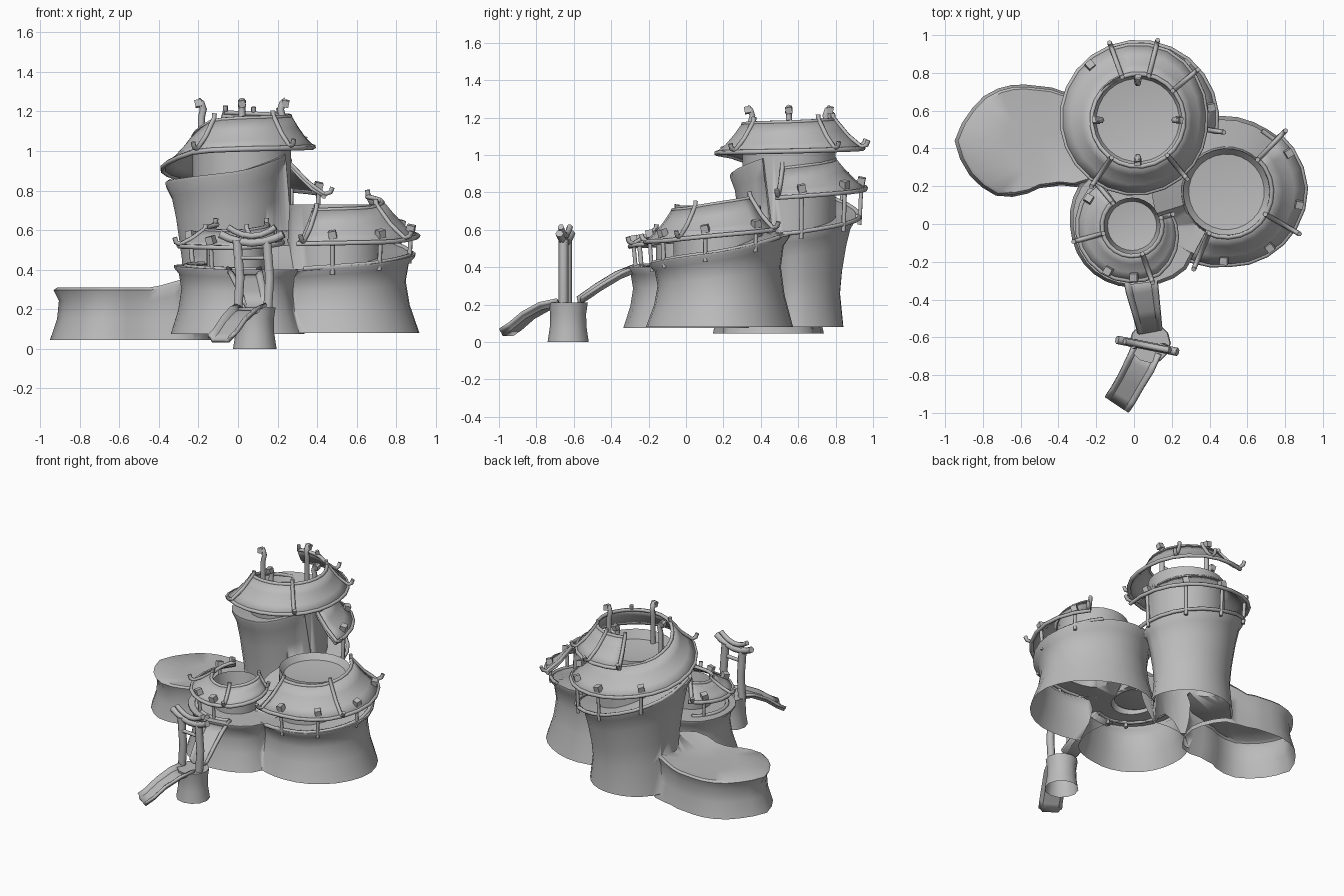
import bpy, bmesh
from math import sin, cos, radians
from mathutils import Vector

if "Cube" in bpy.data.objects:
    bpy.data.objects.remove(bpy.data.objects["Cube"])

stone = bpy.data.materials.new("plain grey")
stone.use_nodes = True
stone.diffuse_color = (0.5, 0.5, 0.5, 1)
stone.node_tree.nodes["Principled BSDF"].inputs["Base Color"].default_value = (0.5, 0.5, 0.5, 1)


def at(keys, a):
    """Piecewise linear lookup in a dict of angle -> value."""
    ks = sorted(keys)
    a = min(max(a, ks[0]), ks[-1])
    for p, q in zip(ks, ks[1:]):
        if a <= q:
            return keys[p] + (keys[q] - keys[p]) * (a - p) / (q - p)


def polar(c, a, r, z):
    return Vector((c[0] + r * cos(radians(a)), c[1] + r * sin(radians(a)), z))


def activate(ob):
    bpy.ops.object.select_all(action="DESELECT")
    ob.select_set(True)
    bpy.context.view_layer.objects.active = ob


def finish(name, bm, angle=45, thick=0):
    bmesh.ops.recalc_face_normals(bm, faces=bm.faces)
    me = bpy.data.meshes.new(name)
    bm.to_mesh(me)
    bm.free()
    me.materials.append(stone)
    ob = bpy.data.objects.new(name, me)
    bpy.context.collection.objects.link(ob)
    if thick:
        mod = ob.modifiers.new("thickness", "SOLIDIFY")
        mod.thickness, mod.offset = thick, 0
    activate(ob)
    bpy.ops.object.shade_smooth_by_angle(angle=radians(angle))
    return ob


def grid(bm, rows, wrap=False):
    vs = [[bm.verts.new(p) for p in row] for row in rows]
    for a, b in zip(vs, vs[1:]):
        n = len(a)
        for i in range(n if wrap else n - 1):
            j = (i + 1) % n
            bm.faces.new((a[i], a[j], b[j], b[i]))
    return vs


def tube(name, pts, r=0.014):
    cu = bpy.data.curves.new(name, "CURVE")
    cu.dimensions = "3D"
    cu.bevel_depth, cu.bevel_resolution, cu.use_fill_caps = r, 1, True
    sp = cu.splines.new("POLY")
    sp.points.add(len(pts) - 1)
    for p, q in zip(sp.points, pts):
        p.co = (*q, 1)
    cu.materials.append(stone)
    ob = bpy.data.objects.new(name, cu)
    bpy.context.collection.objects.link(ob)


def block(name, p, a, size=0.04):
    bm = bmesh.new()
    bmesh.ops.create_cube(bm, size=size)
    ob = finish(name, bm, 20)
    ob.location, ob.rotation_euler = p, (0.2, 0.2, radians(a))


# Pods: lathed shells whose ledge climbs with the angle
def pod(name, c, start, base, walls, rad, ledge, inner, centre, n=28):
    bm = bmesh.new()
    angs = [start + 360 * i / n for i in range(n)]
    rows = [[polar(c, a, at(rad, a) * f, base + t * (at(ledge, a) - base)) for a in angs]
            for f, t in walls]
    rows += [[polar(c, a, r, at(ledge, a) if z is None else z) for a in angs] for r, z in inner]
    vs = grid(bm, rows, True)
    bm.faces.new(vs[0])
    top = bm.verts.new((*c, centre))
    for i in range(n):
        bm.faces.new((vs[-1][i], vs[-1][(i + 1) % n], top))
    return finish(name, bm)


TOWER, BIG, SMALL, MOUND = (0.02, 0.55), (0.49, 0.17), (-0.01, -0.01), (-0.5, 0.44)
tower_ledge = {-20: 0.57, 0: 0.58, 90: 0.67, 180: 0.84, 270: 0.9, 340: 1.0}
big_ledge = {-150: 0.39, -60: 0.43, 0: 0.48, 60: 0.56, 150: 0.6, 210: 0.5}
small_ledge = {0: 0.4, 90: 0.44, 180: 0.42, 270: 0.4, 360: 0.4}
tower_rad = {-20: 0.27, 0: 0.36, 90: 0.36, 195: 0.39, 250: 0.33, 300: 0.28, 340: 0.255}
flared = [(1.05, 0), (0.93, 0.35), (0.88, 0.65), (0.92, 0.88), (1, 0.97), (1, 1)]

body = pod("pod_body", TOWER, -20, 0.08,
           [(0.81, 0), (0.76, 0.3), (0.79, 0.5), (0.86, 0.75), (0.92, 0.9), (1, 0.98), (1, 1)],
           tower_rad, tower_ledge, [(0.25, None), (0.25, 1.03), (0.22, 0.97)], 0.94)
others = [
    pod("big_pod", BIG, -150, 0.08, flared,
        {-150: 0.39, -115: 0.37, -90: 0.365, -40: 0.39, 0: 0.41, 60: 0.375, 150: 0.4, 210: 0.39},
        big_ledge, [(0.24, None), (0.23, 0.73), (0.2, 0.69)], 0.67),
    pod("small_pod", SMALL, 0, 0.075, flared,
        {0: 0.33, 90: 0.33, 140: 0.34, 185: 0.31, 285: 0.31, 320: 0.35, 360: 0.33},
        small_ledge, [(0.15, None), (0.15, 0.57), (0.13, 0.43)], 0.41),
    pod("mound", MOUND, 0, 0.045, [(1, 0), (0.92, 0.4), (0.9, 0.75), (0.96, 0.95), (0.92, 1)],
        {0: 0.38, 40: 0.36, 59: 0.29, 95: 0.29, 142: 0.38, 157: 0.4, 180: 0.45, 208: 0.41,
         232: 0.37, 268: 0.25, 293: 0.25, 318: 0.35, 360: 0.38},
        {0: 0.4, 38: 0.36, 62: 0.31, 290: 0.31, 320: 0.36, 360: 0.4}, [(0.18, 0.305)], 0.305),
]

# Merge the pods into one hollow shell, open underneath
for ob in others:
    activate(body)
    mod = body.modifiers.new("merge", "BOOLEAN")
    mod.operation, mod.solver, mod.object = "UNION", "EXACT", ob
    bpy.ops.object.modifier_apply(modifier=mod.name)
    bpy.data.objects.remove(ob)
bm = bmesh.new()
bm.from_mesh(body.data)
under = [f for f in bm.faces if f.normal.z < -0.9 and f.calc_center_median().z < 0.1]
bmesh.ops.delete(bm, geom=under, context="FACES")
bm.to_mesh(body.data)
bm.free()


# Roofs: curved skirts that climb around each pod
def roof(name, c, a0, a1, rad, eave, inner, rise, ledge, ridges, posts, rail):
    n = int((a1 - a0) / 15)
    angs = [a0 + (a1 - a0) * i / n for i in range(n + 1)]

    def on(a, f, lift=0.0):
        r = at(rad, a)
        return polar(c, a, r + (inner - r) * f, at(eave, a) + rise * max(f, 0) ** 1.35 + lift)

    bm = bmesh.new()
    grid(bm, [[on(a, f) for a in angs] for f in (0, 0.35, 0.7, 1)])
    finish(name, bm, 50, 0.014)
    tube(name + "_eave", [on(a, 0) for a in angs], 0.013)
    tube(name + "_rim", [on(a, 1) for a in angs], 0.012)
    for a in ridges:
        tube(name + "_ridge", [on(a, f, d) for f, d in
                               ((1.02, 0.03), (1, 0.01), (0.5, 0.012), (0, 0.01),
                                (-0.18, 0.02), (-0.24, 0.045))], 0.013)
    for a in posts:
        foot = polar(c, a, at(rad, a) - 0.035, at(ledge, a) - 0.04)
        tube(name + "_post", [foot, on(a, 0.15)], 0.012)
        block(name + "_post_cap", on(a, 0.15, 0.03), a)
    lo, hi = rail
    steps = [lo + (hi - lo) * i / 14 for i in range(15)]
    tube(name + "_ledge_rail", [polar(c, a, at(rad, a) - 0.035, at(ledge, a)) for a in steps], 0.013)


roof("tower_roof", TOWER, -10, 472,
     {-10: 0.42, 130: 0.41, 270: 0.39, 360: 0.36, 430: 0.4, 472: 0.4},
     {-10: 0.77, 90: 0.82, 150: 0.87, 200: 0.94, 235: 1.0, 270: 1.01, 360: 1.02, 472: 1.04},
     0.245, 0.155, tower_ledge, [-8, 235, 310, 400, 436, 470], [10, 50, 87, 131], (-5, 195))
roof("big_roof", BIG, -118, 48, {-118: 0.41, -90: 0.385, -45: 0.4, 0: 0.42, 48: 0.41},
     {-118: 0.53, -45: 0.54, 0: 0.57, 48: 0.6}, 0.24, 0.17, big_ledge,
     [-113, -30, 46], [-92, -52, -10, 32], (-115, 60))
roof("small_roof", SMALL, 125, 378, {125: 0.29, 300: 0.29, 330: 0.26, 378: 0.21},
     {125: 0.55, 180: 0.52, 270: 0.51, 300: 0.52, 378: 0.55}, 0.16, 0.08, small_ledge,
     [130, 195, 290, 376], [148, 242, 272], (130, 295))

# Tall hooked posts around the tower opening
for a in (0, 90, 180, 270):
    tube("hooked_post", [polar(TOWER, a, r, z) for r, z in
                         ((0.205, 0.93), (0.205, 1.17), (0.195, 1.21), (0.205, 1.24), (0.225, 1.255))], 0.018)
    block("hooked_post_cap", polar(TOWER, a, 0.22, 1.24), a, 0.035)


# Ramps with raised sides
def ramp(name, path):
    bm = bmesh.new()
    pts = [Vector(p[:3]) for p in path]
    rows = []
    for i, p in enumerate(pts):
        d = pts[min(i + 1, len(pts) - 1)] - pts[max(i - 1, 0)]
        side = Vector((d.y, -d.x, 0)).normalized() * path[i][3]
        rows.append([p + side * s + Vector((0, 0, h)) for s, h in
                     ((-1, 0.025), (-0.8, 0.02), (-0.65, 0), (0.65, 0), (0.8, 0.02), (1, 0.025))])
    grid(bm, rows)
    finish(name, bm, 50, 0.018)


ramp("upper_ramp", [(0.03, -0.26, 0.385, 0.09), (0.045, -0.36, 0.345, 0.085),
                    (0.065, -0.46, 0.285, 0.075), (0.085, -0.57, 0.21, 0.065)])
ramp("lower_ramp", [(0.07, -0.66, 0.2, 0.08), (0.03, -0.75, 0.18, 0.08), (-0.02, -0.84, 0.13, 0.075),
                    (-0.06, -0.91, 0.07, 0.075), (-0.09, -0.955, 0.04, 0.075)])

# Pillar the ramps rest on
bm = bmesh.new()
rows = [[polar((0.085, -0.63), 30 * i, r, z) for i in range(12)]
        for r, z in ((0.11, 0), (0.098, 0.08), (0.096, 0.15), (0.105, 0.21))]
bm.faces.new(grid(bm, rows, True)[-1])
finish("pillar", bm)

# Gate over the pillar
for x, y in ((0.0, -0.635), (0.15, -0.655)):
    tube("gate_post", [(x, y, 0.2), (x + 0.01, y, 0.36), (x - 0.005, y, 0.55)], 0.026)
for name, half, z, r in (("gate_beam", 0.16, 0.535, 0.022), ("gate_top_beam", 0.12, 0.57, 0.017)):
    tube(name, [(0.07 + half * t, -0.645 - half * t * 0.2, z + 0.045 * t * t)
                for t in (-1, -0.75, -0.4, 0, 0.4, 0.75, 1)], r)
tube("gate_brace", [(-0.02, -0.64, 0.46), (0.17, -0.66, 0.46)], 0.012)
